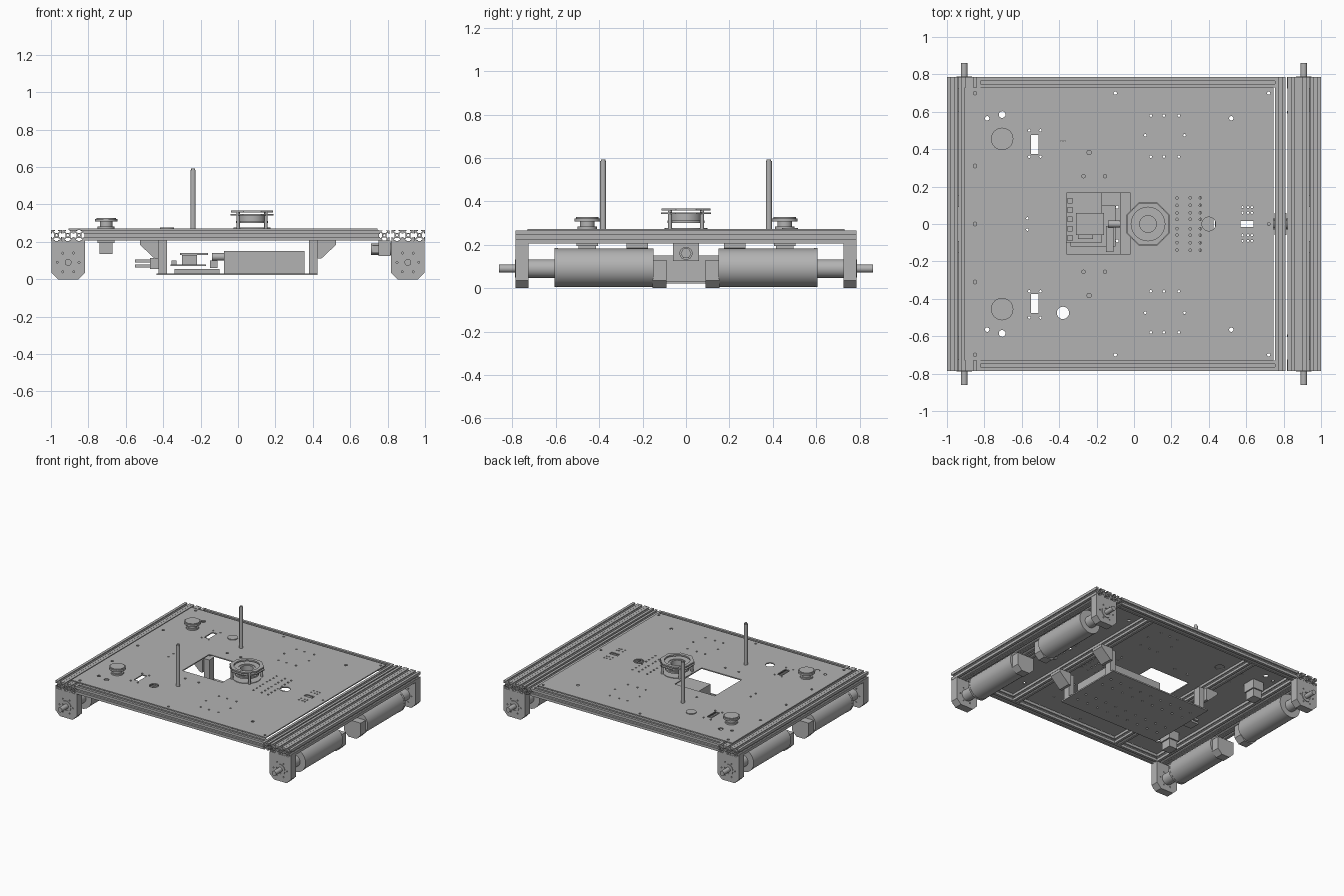
import bpy, math
from mathutils import Matrix

if "Cube" in bpy.data.objects:
    bpy.data.objects.remove(bpy.data.objects["Cube"])

grey = bpy.data.materials.new("metal_grey")
grey.use_nodes = True
COLOUR = (0.45, 0.45, 0.45, 1)
grey.diffuse_color = COLOUR
grey.node_tree.nodes["Principled BSDF"].inputs["Base Color"].default_value = COLOUR

# Local (u, v, w) to world; w is the extrusion direction
AXES = {"z": Matrix.Identity(4),
        "y": Matrix(((1, 0, 0, 0), (0, 0, -1, 0), (0, 1, 0, 0), (0, 0, 0, 1))),
        "x": Matrix(((0, 0, 1, 0), (1, 0, 0, 0), (0, 1, 0, 0), (0, 0, 0, 1)))}


def rect(u0, u1, v0, v1):
    return [(u0, v0), (u1, v0), (u1, v1), (u0, v1)]


def ring(u, v, r, n=24, turn=0):
    return [(u + r * math.cos(turn + math.tau * i / n),
             v + r * math.sin(turn + math.tau * i / n)) for i in range(n)]


def extrude(name, loops, lo, hi, axis="z", smooth=False):
    """Filled outlines (inner loops become holes) extruded from lo to hi."""
    curve = bpy.data.curves.new(name, "CURVE")
    curve.dimensions, curve.fill_mode = "2D", "BOTH"
    curve.extrude = (hi - lo) / 2
    for loop in loops:
        spline = curve.splines.new("POLY")
        spline.points.add(len(loop) - 1)
        for p, (u, v) in zip(spline.points, loop):
            p.co = (u, v, 0, 1)
        spline.use_cyclic_u = True
    temp = bpy.data.objects.new(name, curve)
    bpy.context.collection.objects.link(temp)
    bpy.context.view_layer.update()
    mesh = bpy.data.meshes.new_from_object(
        temp.evaluated_get(bpy.context.evaluated_depsgraph_get()))
    bpy.data.objects.remove(temp)
    mid = (lo + hi) / 2
    mesh.transform(AXES[axis] @ Matrix.Translation((0, 0, -mid if axis == "y" else mid)))
    mesh.materials.clear()
    mesh.materials.append(grey)
    obj = bpy.data.objects.new(name, mesh)
    bpy.context.collection.objects.link(obj)
    bpy.ops.object.select_all(action="DESELECT")
    obj.select_set(True)
    bpy.context.view_layer.objects.active = obj
    bpy.ops.object.mode_set(mode="EDIT")
    bpy.ops.mesh.select_all(action="SELECT")
    bpy.ops.mesh.remove_doubles(threshold=0.00005)
    bpy.ops.mesh.normals_make_consistent(inside=False)
    bpy.ops.object.mode_set(mode="OBJECT")
    if smooth:
        bpy.ops.object.shade_smooth_by_angle(angle=math.radians(35))
    else:
        bpy.ops.object.shade_flat()
    return obj


def box(name, x0, x1, y0, y1, z0, z1):
    return extrude(name, [rect(x0, x1, y0, y1)], z0, z1)


def rod(name, u, v, r, lo, hi, axis="z", inner=0):
    loops = [ring(u, v, r)] + ([ring(u, v, inner)] if inner else [])
    return extrude(name, loops, lo, hi, axis, True)


def slotted(u, v, h):
    """Square rail section with a T slot in each side and a centre bore."""
    side = [(-h, -h), (-.3 * h, -h), (-.3 * h, -.82 * h), (-.6 * h, -.82 * h),
            (-.3 * h, -.45 * h), (.3 * h, -.45 * h), (.6 * h, -.82 * h),
            (.3 * h, -.82 * h), (.3 * h, -h)]
    pts = []
    for k in range(4):
        c, s = round(math.cos(k * math.pi / 2)), round(math.sin(k * math.pi / 2))
        pts += [(u + c * a - s * b, v + s * a + c * b) for a, b in side]
    return [pts, ring(u, v, .22 * h, 12)]


# Frame rails
RAIL_Z = .235
for i in range(3):
    for s, side in ((-1, "right"), (1, "left")):
        extrude(f"{side}_end_rail_{i}", slotted(s * (.97 - .06 * i), RAIL_Z, .0295), -.785, .785, "y")
extrude("inner_end_rail", slotted(.782, RAIL_Z, .027), -.785, .785, "y")
for s, side in ((-1, "front"), (1, "back")):
    extrude(f"{side}_rail", slotted(s * .757, RAIL_Z, .028), -.82, .755, "x")
    extrude(f"cross_rail_{side}", slotted(s * .46, RAIL_Z - .002, .027), -.729, .729, "y")

# Deck plate with its openings and drilled holes
holes = [rect(-.36, -.02, -.16, .165), ring(.4, 0, .037), rect(.57, .64, -.015, .015),
         ring(-.85, 0, .01, 10), ring(.72, 0, .008, 10)]
pairs = [(-.85, .31, .01), (-.85, .7, .01), (-.1, .7, .009), (.72, .7, .009), (.52, .565, .012),
         (-.785, .565, .012), (-.705, .585, .018), (-.38, .475, .033), (-.57, .03, .007),
         (.06, .475, .007), (.27, .475, .007), (-.155, .255, .009), (-.27, .255, .009)]
pairs += [(x, y, .007) for x in (.09, .16, .24) for y in (.36, .58)]
pairs += [(x, y, .007) for x in (-.56, -.5) for y in (.36, .5)]
pairs += [(x, y, .006) for x in (.58, .61, .63) for y in (.06, .09)]
pairs += [(x, y, .007) for x in (.23, .3, .355) for y in (.025, .06, .1, .14)]
for s in (-1, 1):
    holes += [ring(x, s * y, r, 24 if r > .015 else 10) for x, y, r in pairs]
    holes.append(rect(-.55, -.51, s * .425 - .05, s * .425 + .05))
extrude("deck_plate", [rect(-.905, .745, -.73, .73)] + holes, .264, .272)
rod("cable_cap", -.38, .48, .037, .27, .278)

# Corner bearings, rollers and shafts
AXLE_Z = .09
for ex, end in ((-1, "right"), (1, "left")):
    for sy, side in ((-1, "front"), (1, "back")):
        x, tag = ex * .908, f"{side}_{end}"

        def span(a, b):
            return sorted((sy * a, sy * b))

        def block(w, top, c):
            return [(x - w, top), (x - w, c), (x - w + c, 0), (x + w - c, 0), (x + w, c), (x + w, top)]

        bolts = [ring(x + .058 * math.cos(a), AXLE_Z + .058 * math.sin(a), .005, 8)
                 for a in (k * math.pi / 3 for k in range(6))]
        extrude(f"bearing_block_{tag}", [block(.09, .205, .036)] + bolts, *span(.725, .785), "y")
        rod(f"bearing_ring_{tag}", x, AXLE_Z, .042, *span(.785, .789), "y", .03)
        rod(f"axle_{tag}", x, AXLE_Z, .018, *span(.7, .862), "y")
        rod(f"axle_sleeve_{tag}", x, AXLE_Z, .043, *span(.59, .73), "y")
        rod(f"roller_{tag}", x, AXLE_Z + .004, .088, *span(.15, .6), "y")
        rod(f"roller_rim_{tag}", x, AXLE_Z + .004, .09, *span(.59, .605), "y")
        extrude(f"inner_block_{tag}", [block(.07, .13, .036)], *span(.09, .155), "y")

# Underslung tray with posts and gussets
tray_holes = [ring(x * .09, y * .09, .008, 10) for x in range(-4, 5) for y in (-2, -1, 1, 2)]
extrude("tray_plate", [rect(-.435, .425, -.28, .28)] + tray_holes, .022, .032)
for sx in (-1, 1):
    for sy in (-1, 1):
        tag = f"{'front' if sy < 0 else 'back'}_{'right' if sx < 0 else 'left'}"
        x0, x1 = sorted((sx * .38, sx * .425))
        box(f"tray_post_{tag}", x0, x1, sy * .225 - .028, sy * .225 + .028, .03, .21)
        extrude(f"tray_gusset_{tag}", [[(sx * .425, .206), (sx * .525, .206), (sx * .525, .185),
                                        (sx * .445, .11), (sx * .425, .11)]],
                sy * .225 - .05, sy * .225 + .05, "y")

# Tray contents
box("battery_box", -.075, .355, -.19, .19, .032, .15)
for x in (0, .27):
    box("battery_strap", x, x + .015, -.195, .195, .03, .06)
box("controller_board", -.36, -.17, -.1, .165, .07, .078)
box("board_base", -.34, -.1, -.12, .1, .032, .055)
box("processor_block", -.3, -.22, -.08, .04, .078, .13)
box("heat_sink_top", -.31, -.16, -.06, .06, .13, .14)
for i in range(5):
    box("board_connector", -.355, -.33, -.09 + i * .05, -.06 + i * .05, .078, .1)
box("power_plug", -.15, -.11, -.15, -.01, .06, .1)
rod("cable_gland", 0, .12, .02, -.14, -.07, "x")
for z in (.07, .097):
    box("side_connector", -.55, -.42, -.04, .04, z - .008, z + .008)
box("connector_body", -.47, -.4, -.06, .06, .055, .115)

# Push buttons and upright rods
for sy, side in ((-1, "front"), (1, "back")):
    y = sy * .455
    rod(f"button_collar_{side}", -.705, y, .045, .272, .283)
    rod(f"button_stem_{side}", -.705, y, .034, .28, .312)
    rod(f"button_cap_{side}", -.705, y, .06, .308, .322)
    rod(f"button_crown_{side}", -.705, y, .052, .322, .327)
    box(f"button_body_{side}", -.75, -.66, y - .05, y + .05, .195, .264)
    box(f"button_contacts_{side}", -.74, -.67, y - .04, y + .04, .135, .195)
    rod(f"upright_rod_{side}", -.24, sy * .382, .014, .264, .585)
    rod(f"rod_tip_{side}", -.24, sy * .382, .01, .585, .592)

# Scanner ring on the deck
CX = .075
rod("scanner_foot", CX, 0, .1, .272, .276, inner=.05)
extrude("scanner_top_ring", [ring(CX, 0, .122, 8, math.pi / 8), ring(CX, 0, .09)], .357, .368)
extrude("scanner_mid_plate", [ring(CX, 0, .125, 8, math.pi / 8), ring(CX, 0, .06)], .342, .349)
rod("scanner_low_plate", CX, 0, .085, .3, .312, inner=.045)
rod("scanner_drum", CX, 0, .072, .31, .345, inner=.045)
for k in range(4):
    a = math.pi / 4 + k * math.pi / 2
    rod("scanner_post", CX + .105 * math.cos(a), .105 * math.sin(a), .009, .27, .365)

# Sensor on the left end
box("sensor_bracket", .75, .815, -.06, .06, .125, .207)
rod("sensor_barrel", 0, .16, .03, .71, .83, "x")
extrude("sensor_nut", [ring(0, .16, .025, 6)], .83, .845, "x")
box("sensor_plug", .72, .75, -.03, .03, .14, .18)
